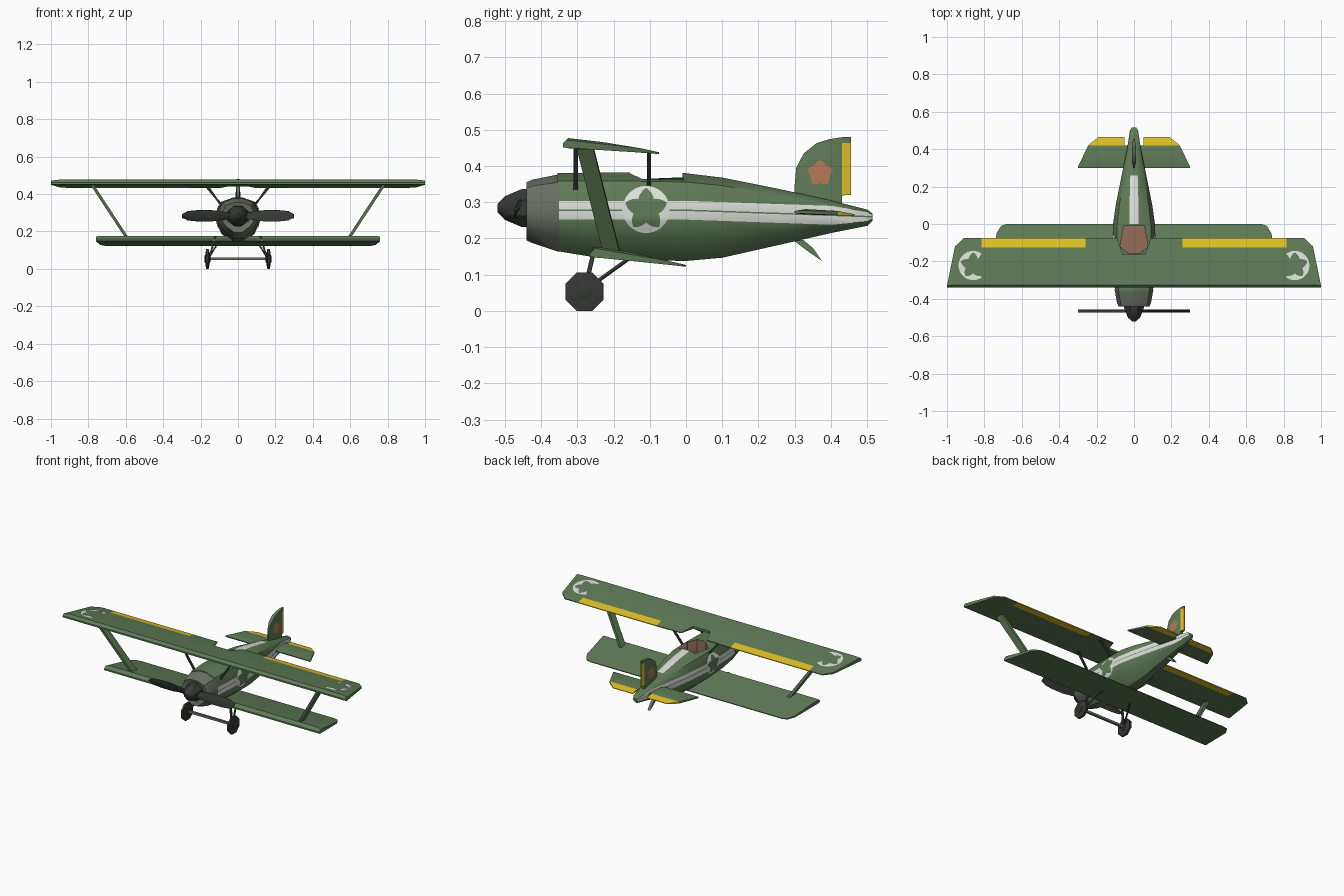
import bpy, bmesh, math
from mathutils import Vector
from mathutils.bvhtree import BVHTree

if "Cube" in bpy.data.objects:
    bpy.data.objects.remove(bpy.data.objects["Cube"])


def material(name, *rgb):
    m = bpy.data.materials.new(name)
    m.use_nodes = True
    m.diffuse_color = (*rgb, 1)
    m.node_tree.nodes["Principled BSDF"].inputs["Base Color"].default_value = (*rgb, 1)
    return m


green = material("olive green", .115, .2, .095)
white = material("marking white", .72, .74, .7)
yellow = material("control yellow", .76, .54, .02)
black = material("charcoal", .035, .04, .035)
grey = material("cowl grey", .14, .16, .125)
orange = material("emblem orange", .48, .2, .1)
brown = material("cockpit brown", .3, .15, .09)


def finish(bm, name, mats, angle=35):
    mesh = bpy.data.meshes.new(name)
    bm.to_mesh(mesh)
    bm.free()
    ob = bpy.data.objects.new(name, mesh)
    bpy.context.collection.objects.link(ob)
    for m in mats:
        mesh.materials.append(m)
    bpy.ops.object.select_all(action='DESELECT')
    ob.select_set(True)
    bpy.context.view_layer.objects.active = ob
    bpy.ops.object.shade_smooth_by_angle(angle=math.radians(angle))
    return ob


def loft(name, rings, mats, rule=None, angle=35):
    """Skin closed rings; rule(centre, column) picks the material, caps are column -1."""
    bm = bmesh.new()
    vs = [[bm.verts.new(p) for p in r] for r in rings]
    n = len(vs[0])
    made = [(bm.faces.new(vs[0]), -1), (bm.faces.new(vs[-1][::-1]), -1)]
    for a, b in zip(vs, vs[1:]):
        for j in range(n):
            k = (j + 1) % n
            made.append((bm.faces.new((a[j], b[j], b[k], a[k])), j))
    if rule:
        for f, j in made:
            f.material_index = rule(f.calc_center_median(), j)
    bmesh.ops.remove_doubles(bm, verts=bm.verts, dist=1e-4)
    bmesh.ops.recalc_face_normals(bm, faces=bm.faces)
    return finish(bm, name, mats, angle)


def bar(name, p, q, thick, depth, mat):
    p, q = Vector(p), Vector(q)
    v = Vector((0, depth / 2, 0))
    u = (q - p).cross(v).normalized() * thick / 2
    return loft(name, [[e + u + v, e - u + v, e - u - v, e + u - v] for e in (p, q)], [mat])


def panel(name, stations, profile, rule=None, upright=False, mirrored=True):
    """Wing-like surface: stations (span, lead, trail), profile (y, low, high)."""
    def at(y, i):
        for a, b in zip(profile, profile[1:]):
            if y <= b[0]:
                t = max(0, (y - a[0]) / (b[0] - a[0]))
                return a[i] + (b[i] - a[i]) * t
        return profile[-1][i]
    if mirrored:
        stations = [(-s, a, b) for s, a, b in stations[::-1]] + stations
    rings = []
    for s, lead, trail in stations:
        ys = [min(max(p[0], lead), trail) for p in profile]
        pts = [(y, at(y, 2)) for y in ys] + [(y, at(y, 1)) for y in ys[::-1]]
        rings.append([(t, y, s) if upright else (s, y, t) for y, t in pts])
    return loft(name, rings, [green, yellow], rule)


# Fuselage: side stripe and top stripe follow the lengthwise rows
def section(y, w, zb, zt):
    h = zt - zb
    c = .278 - .035 * max(0, y)
    s = min(.026, .3 * h)
    half = [(min(.024, .3 * w), zt), (.8 * w, zt - .1 * h), (w, c + s), (w, c + .002),
            (w, c - .002), (w, c - s), (.78 * w, zb + .2 * h), (.25 * w, zb)]
    return [(x, y, z) for x, z in half] + [(-x, y, z) for x, z in half[::-1]]


def body_paint(c, j):
    return int(j in (2, 4, 10, 12) or (j == 15 and 0 < c.y < .26))


body = [(-.355, .102, .165, .38), (-.25, .11, .148, .382), (-.1, .115, .14, .382),
        (0, .112, .138, .38), (.1, .098, .147, .368), (.26, .066, .183, .336),
        (.4, .037, .215, .305), (.5, .022, .235, .28), (.515, .012, .25, .268)]
fuselage = loft("fuselage", [section(*b) for b in body], [green, white, brown], body_paint)

# Cockpit opening
outline = [(-.055, -.01), (.055, -.01), (.075, -.12), (.03, -.155), (-.03, -.155), (-.075, -.12)]
cutter = loft("cockpit_cutter", [[(x, y, z) for x, y in outline] for z in (.3, .45)],
              [green, white, brown], lambda c, j: 2)
cutter.hide_render = True
cut = fuselage.modifiers.new("cockpit", 'BOOLEAN')
cut.object, cut.operation, cut.solver = cutter, 'DIFFERENCE', 'EXACT'
bpy.context.view_layer.objects.active = fuselage
bpy.ops.object.modifier_apply(modifier=cut.name)
bpy.data.objects.remove(cutter)

# Engine cowl, spinner and propeller
cowl = [(-.432, .06, .225, .33), (-.44, .083, .195, .355), (-.425, .09, .188, .362),
        (-.35, .104, .163, .377)]
loft("engine_cowl", [section(*b) for b in cowl], [grey, black],
     lambda c, j: int(c.y < -.43 and j == -1))


def disc(radius, centre, axis, n=8):
    turn = [(radius * math.cos(math.tau * (i + .5) / n), radius * math.sin(math.tau * (i + .5) / n))
            for i in range(n)]
    x, y, z = centre
    return [(x, y + a, z + b) if axis == 'x' else (x + a, y, z + b) for a, b in turn]


loft("spinner", [disc(r, (0, y, .284), 'y') for y, r in
                 [(-.52, .012), (-.5, .035), (-.455, .056), (-.425, .058)]], [black])
for s, side in ((1, "left"), (-1, "right")):
    rings = []
    for x, w in [(.02, .014), (.08, .022), (.14, .03), (.22, .03), (.27, .025), (.3, .008)]:
        rings.append([(s * x, -.465 + dy, .284 + dz) for dy, dz in
                      [(s * .009, w), (.007, 0), (-s * .009, -w), (-.007, 0)]])
    loft(side + "_propeller_blade", rings, [black])

# Wings with yellow ailerons
upper_wing = panel("upper_wing",
    [(0, -.34, -.16), (.06, -.34, -.16), (.09, -.34, -.078), (.26, -.34, -.075),
     (.815, -.34, -.075), (.91, -.34, -.075), (.957, -.34, -.12), (1, -.34, -.33)],
    [(-.34, .452, .462), (-.325, .449, .477), (-.23, .444, .466), (-.125, .437, .449),
     (-.075, .433, .438)],
    lambda c, j: int(c.y > -.125 and .26 < abs(c.x) < .815))
panel("lower_wing",
    [(.04, -.265, 0), (.68, -.265, 0), (.71, -.265, -.01), (.735, -.265, -.05), (.76, -.265, -.25)],
    [(-.265, .15, .16), (-.245, .147, .177), (-.15, .139, .162), (0, .122, .127)])

# Tail surfaces with yellow elevators and rudder
panel("tailplane",
    [(0, .3, .42), (.05, .3, .42), (.051, .3, .465), (.19, .3, .465), (.245, .3, .42),
     (.3, .3, .305)],
    [(.3, .27, .276), (.33, .266, .281), (.42, .264, .276), (.465, .263, .267)],
    lambda c, j: int(c.y > .42 and .05 < abs(c.x) < .25))
fin = panel("fin_and_rudder",
    [(.26, .3, .43), (.319, .3, .43), (.32, .3, .455), (.35, .3, .455), (.395, .304, .455),
     (.435, .325, .455), (.463, .36, .455), (.474, .395, .455), (.48, .435, .455)],
    [(.3, -.004, .004), (.33, -.011, .011), (.43, -.009, .009), (.455, -.004, .004)],
    lambda c, j: int(c.y > .43 and .32 < c.z < .464), upright=True, mirrored=False)
skid = [(.29, .2), (.325, .195), (.352, .172), (.375, .138), (.34, .162), (.305, .188)]
loft("tail_skid", [[(x, y, z) for y, z in skid] for x in (-.009, .009)], [green])


# Painted markings laid onto the surfaces
def marking(name, target, centre, normal, outer, inner, mat, lift, skip=None):
    """Ring of faces between two radius pairs (tip, valley) projected on the target."""
    tree = BVHTree.FromObject(target, bpy.context.evaluated_depsgraph_get())
    normal, centre = Vector(normal), Vector(centre)
    u = Vector((0, 1, 0)) if normal.x else Vector((1, 0, 0))
    v = Vector((0, 0, 1)) if normal.x else Vector((0, 1, 0))
    bm = bmesh.new()
    n, steps = 60, 6

    def point(i, k):
        blend = abs((i % 12) / 6 - 1)
        lo, hi = (p[1] + (p[0] - p[1]) * blend for p in (inner, outer))
        r = lo + (hi - lo) * k / steps
        a = math.pi / 2 + math.tau * i / n
        p = centre + u * r * math.cos(a) + v * r * math.sin(a)
        hit = tree.ray_cast(p + normal * .3, -normal)[0]
        return (hit or p) + normal * lift
    for i in range(n):
        if skip and skip(math.cos(math.pi / 2 + math.tau * (i + .5) / n)):
            continue
        for k in range(steps):
            f = bm.faces.new([bm.verts.new(point(*q)) for q in
                              ((i, k), (i, k + 1), (i + 1, k + 1), (i + 1, k))])
            f.normal_update()
            if f.normal.dot(normal) < 0:
                f.normal_flip()
    bmesh.ops.remove_doubles(bm, verts=bm.verts, dist=1e-4)
    return finish(bm, name, [mat])


for s, side in ((1, "left"), (-1, "right")):
    spot = (0, -.11, .28)
    marking(side + "_body_star", fuselage, spot, (s, 0, 0), (.063, .063), (0, 0), green, .002)
    marking(side + "_body_roundel", fuselage, spot, (s, 0, 0), (.065, .065), (.06, .036), white, .004)
    marking(side + "_fin_emblem", fin, (0, .37, .38), (s, 0, 0), (.036, .027), (0, 0), orange, .002)
    marking(side + "_wing_roundel", upper_wing, (s * .86, -.222, .45), (0, 0, 1), (.078, .078),
            (.07, .042), white, .003, lambda c: c * s < -.6)

    # Struts between the wings and above the body
    bar(side + "_wing_strut", (s * .78, -.278, .45), (s * .59, -.205, .16), .016, .046, green)
    bar(side + "_front_cabane_strut", (s * .17, -.304, .455), (s * .085, -.304, .33), .01, .012, black)
    bar(side + "_rear_cabane_strut", (s * .17, -.102, .44), (s * .09, -.102, .345), .01, .012, black)

    # Landing gear
    bar(side + "_front_gear_leg", (s * .155, -.28, .055), (s * .12, -.252, .175), .01, .012, black)
    bar(side + "_rear_gear_leg", (s * .155, -.275, .06), (s * .1, -.15, .15), .008, .012, black)
    loft(side + "_wheel", [disc(r, (s * x, -.28, .053), 'x') for x, r in
                           [(.153, .036), (.157, .057), (.17, .057), (.174, .036)]], [black])
    loft(side + "_wheel_hub", [disc(r, (s * x, -.28, .053), 'x') for x, r in
                               [(.148, .018), (.15, .022), (.177, .022), (.179, .018)]], [black])
bar("axle", (-.155, -.28, .055), (.155, -.28, .055), .014, .014, grey)
